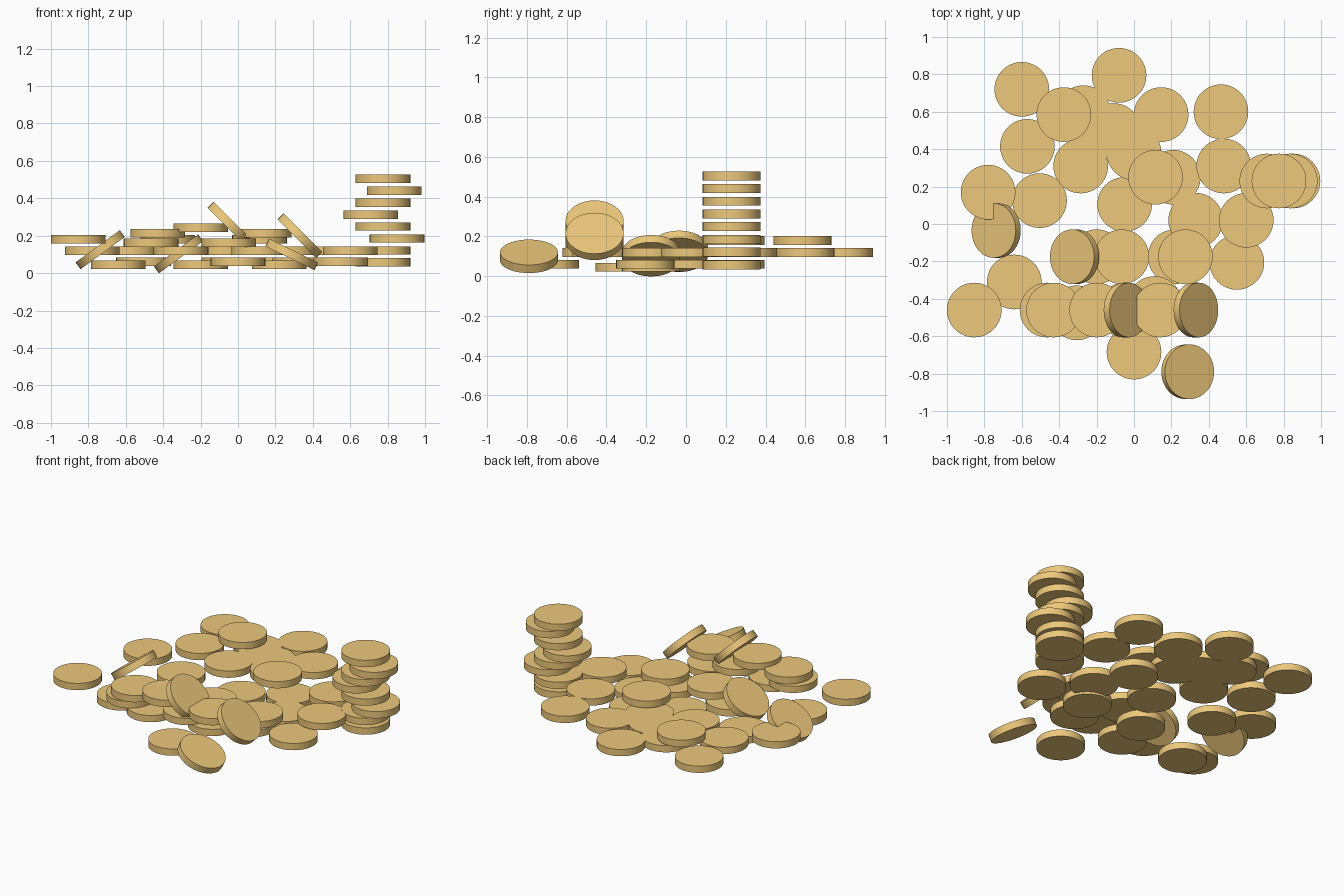
import bpy
from math import radians

R, T = 0.146, 0.045

gold = bpy.data.materials.new("gold")
gold.diffuse_color = (0.85, 0.58, 0.2, 1)


def coin(name, x, y, z, tilt=0):
    bpy.ops.mesh.primitive_cylinder_add(vertices=48, radius=R, depth=T,
                                        location=(x, y, z),
                                        rotation=(0, radians(tilt), 0))
    ob = bpy.context.object
    ob.name = name
    ob.data.materials.append(gold)
    bpy.ops.object.shade_smooth_by_angle(angle=radians(30))


# Flat coins grouped by layer height
layers = {
    0.045: [(-0.64, -0.31), (-0.2, -0.175), (0.22, -0.175)],
    0.06: [(-0.505, 0.125), (-0.05, 0.105), (0.33, 0.02), (0.21, 0.25),
           (0.55, -0.205), (0.0, -0.685)],
    0.12: [(-0.6, 0.72), (-0.08, 0.795), (-0.27, 0.595), (0.145, 0.585),
           (0.465, 0.6), (-0.57, 0.415), (-0.285, 0.31), (-0.11, 0.5),
           (0.0, 0.38), (0.48, 0.31), (-0.78, 0.17), (0.6, 0.02),
           (-0.065, -0.175), (0.275, -0.175), (-0.305, -0.475),
           (0.11, -0.425)],
    0.163: [(-0.465, -0.46), (-0.05, -0.46)],
    0.18: [(-0.854, -0.46), (-0.375, 0.585), (0.115, 0.25)],
    0.213: [(-0.43, -0.46), (0.14, -0.46)],
    0.243: [(-0.2, -0.46)],
}
for z, spots in layers.items():
    for x, y in spots:
        coin("flat_coin", x, y, z)

# Leaning stack of eight coins
for i, x in enumerate([0.775, 0.775, 0.85, 0.775, 0.71, 0.775, 0.835, 0.775]):
    coin("stack_coin", x, 0.23, 0.057 + i * 0.064)

# Tilted coins
for x, y, z, tilt in [(-0.737, -0.035, 0.125, -36), (-0.318, -0.175, 0.103, -36),
                      (-0.043, -0.46, 0.262, 45), (0.331, -0.46, 0.2, 45),
                      (0.287, -0.79, 0.1, 26)]:
    coin("tilted_coin", x, y, z, tilt)
